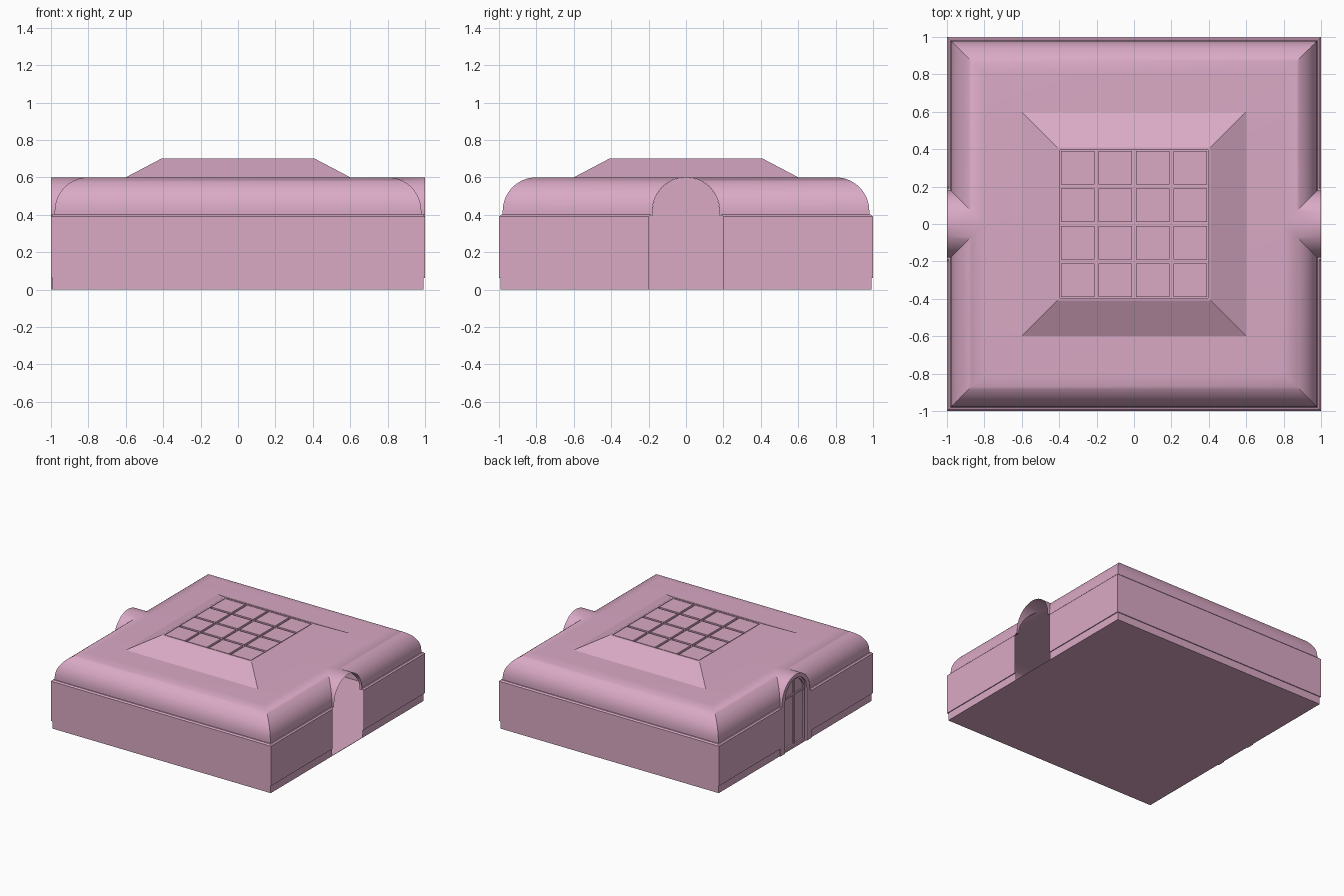
import bpy, bmesh
from math import sin, cos, pi, radians

if "Cube" in bpy.data.objects:
    bpy.data.objects.remove(bpy.data.objects["Cube"])

pink = bpy.data.materials.new("pink")
pink.diffuse_color = (0.70, 0.40, 0.56, 1)
pink.use_nodes = True
pink.node_tree.nodes["Principled BSDF"].inputs["Base Color"].default_value = pink.diffuse_color


def finish(name, bm, smooth=False):
    bmesh.ops.remove_doubles(bm, verts=bm.verts[:], dist=1e-5)
    bmesh.ops.recalc_face_normals(bm, faces=bm.faces[:])
    me = bpy.data.meshes.new(name)
    bm.to_mesh(me)
    bm.free()
    me.materials.append(pink)
    ob = bpy.data.objects.new(name, me)
    bpy.context.collection.objects.link(ob)
    if smooth:
        bpy.ops.object.select_all(action='DESELECT')
        ob.select_set(True)
        bpy.context.view_layer.objects.active = ob
        bpy.ops.object.shade_smooth_by_angle(angle=radians(30))
    return ob


def face(bm, pts):
    # skip repeated corners so collapsed quads become triangles
    out = []
    for p in pts:
        if all(sum((a - b) ** 2 for a, b in zip(p, q)) > 1e-10 for q in out):
            out.append(p)
    if len(out) > 2:
        bm.faces.new([bm.verts.new(p) for p in out])


def add_box(bm, lo, hi):
    m = bmesh.ops.create_cube(bm, size=1)["verts"]
    for v in m:
        for i in range(3):
            v.co[i] = lo[i] if v.co[i] < 0 else hi[i]


def arch(w, zc, zb, n=16):
    return [(w, zb)] + [(w * cos(pi * i / n), zc + w * sin(pi * i / n))
                        for i in range(n + 1)] + [(-w, zb)]


def add_band(bm, outer, inner, x0, x1):
    # solid strip between two outlines of equal length
    loops = [[(x, y, z) for y, z in o]
             for x, o in ((x0, outer), (x0, inner), (x1, inner), (x1, outer))]
    for i in range(len(outer) - 1):
        for a, b in zip(loops, loops[1:] + loops[:1]):
            face(bm, [a[i], a[i + 1], b[i + 1], b[i]])
    for i in (0, -1):
        face(bm, [l[i] for l in loops])


# Shell: walls, ledge and coved roof, with a barrel vault crossing on the x axis.
# Each profile point is (half size, height, half width of the doorway).
N = 16
PLINTH, R = 0.993, 0.18
prof = [(PLINTH, 0, 0.2), (PLINTH, 0.063, 0.2), (1, 0.063, 0.2), (1, 0.39, 0.2),
        (0.99, 0.4, 0.19), (0.98, 0.4, 0.18)]
prof += [(0.8 + R * cos(t), 0.42 + R * sin(t), R * cos(t))
         for t in (pi / 2 * i / N for i in range(N + 1))]
bm = bmesh.new()
for (r, z, w), (r2, z2, w2) in zip(prof, prof[1:]):
    for s in (-1, 1):
        face(bm, [(-r, s * r, z), (r, s * r, z), (r2, s * r2, z2), (-r2, s * r2, z2)])
        for t in (-1, 1):
            face(bm, [(s * r, t * r, z), (s * r, t * w, z),
                      (s * r2, t * w2, z2), (s * r2, t * r2, z2)])
            if z >= 0.063 and r2 < 1:
                face(bm, [(s * r, t * w, z), (s, t * w, z),
                          (s, t * w2, z2), (s * r2, t * w2, z2)])
# flat roof
face(bm, [(-0.8, -0.8, 0.6), (0.8, -0.8, 0.6), (0.8, 0.8, 0.6), (-0.8, 0.8, 0.6)])
finish("walls_and_roof", bm, True)

# Floor
bm = bmesh.new()
add_box(bm, (-PLINTH, -PLINTH, 0), (PLINTH, PLINTH, 0.003))
finish("floor", bm)

# Skylight: sloped curb
bm = bmesh.new()
a, b, c = 0.6, 0.41, 0.395
rings = [[(-h, -h, z), (h, -h, z), (h, h, z), (-h, h, z)]
         for h, z in ((a, 0.6), (b, 0.7), (c, 0.7), (c, 0.685))]
for lo, hi in zip(rings, rings[1:]):
    for i in range(4):
        j = (i + 1) % 4
        face(bm, [lo[i], lo[j], hi[j], hi[i]])
face(bm, rings[-1])
finish("skylight_curb", bm)

# Skylight: grid of raised panes
bm = bmesh.new()
for i in range(4):
    for j in range(4):
        x, y = -0.3 + 0.2 * i, -0.3 + 0.2 * j
        add_box(bm, (x - 0.09, y - 0.09, 0.684), (x + 0.09, y + 0.09, 0.7))
finish("skylight_panes", bm)

# Left doorway: flush surround with square shoulders below the arch
bm = bmesh.new()
add_band(bm, arch(0.18, 0.42, 0), arch(0.14, 0.43, 0), -1, -0.97)
for s in (-1, 1):
    y0, y1 = sorted((s * 0.18, s * 0.2))
    add_box(bm, (-1, y0, 0), (-0.97, y1, 0.395))
finish("door_surround", bm, True)

# Door frame with bottom rail and glazing bars
bm = bmesh.new()
add_band(bm, arch(0.14, 0.43, 0), arch(0.125, 0.43, 0), -0.985, -0.965)
add_box(bm, (-0.985, -0.125, 0), (-0.965, 0.125, 0.025))
add_box(bm, (-0.982, -0.006, 0.025), (-0.971, 0.006, 0.555))
add_box(bm, (-0.982, -0.125, 0.424), (-0.971, 0.125, 0.436))
finish("door_frame", bm, True)

# Door pane
bm = bmesh.new()
face(bm, [(-0.972, y, z) for y, z in arch(0.127, 0.43, 0.02)])
finish("door_pane", bm)
